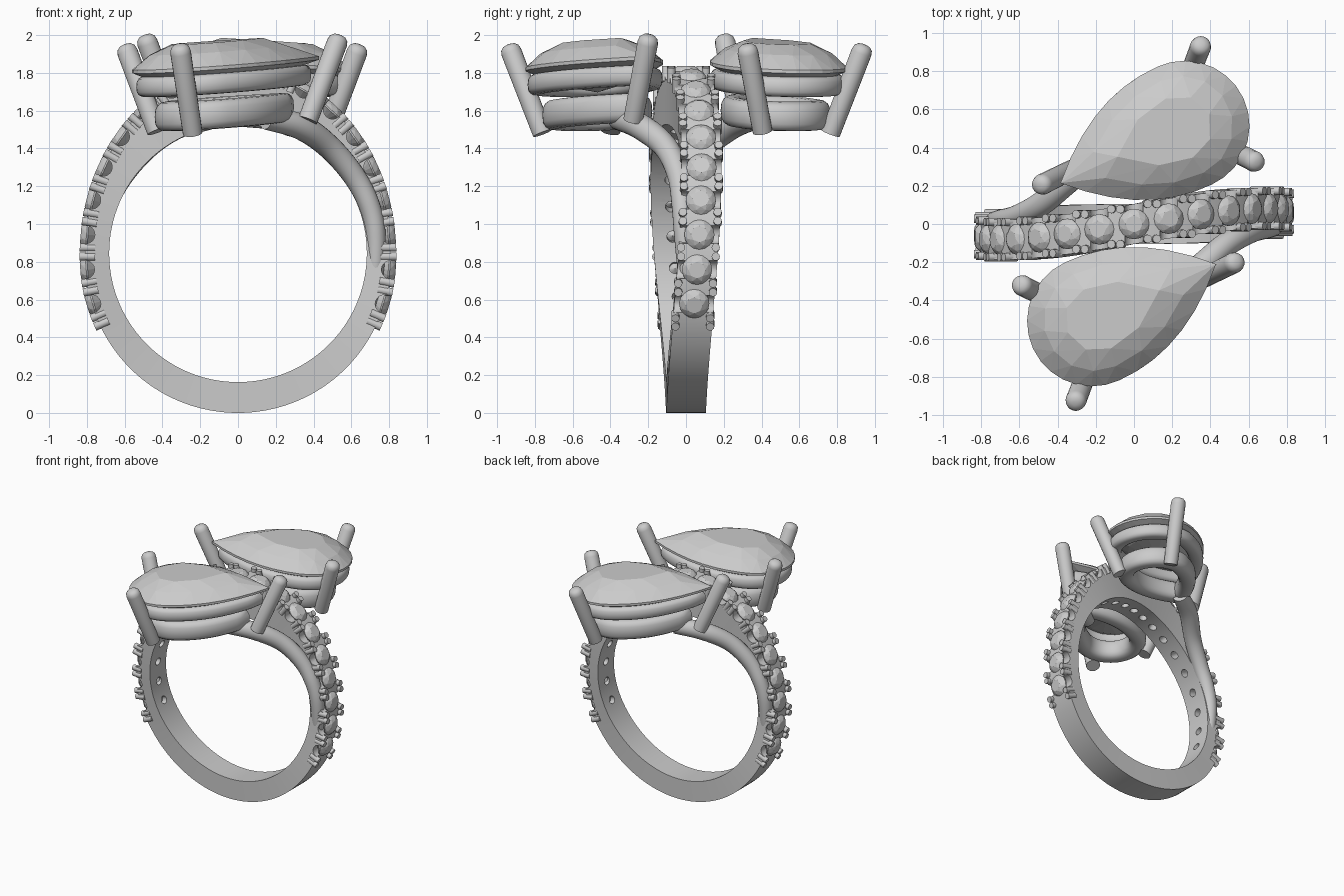
import bpy, bmesh, math
from math import sin, cos, pi, copysign
from mathutils import Vector, Matrix

if "Cube" in bpy.data.objects:
    bpy.data.objects.remove(bpy.data.objects["Cube"])

CZ, RI = 0.845, 0.682          # finger hole centre height and radius
HALF_TURN = Matrix.Rotation(pi, 4, 'Z')


def finish(bm, name, smooth=None):
    bmesh.ops.recalc_face_normals(bm, faces=bm.faces)
    me = bpy.data.meshes.new(name)
    bm.to_mesh(me)
    bm.free()
    ob = bpy.data.objects.new(name, me)
    bpy.context.collection.objects.link(ob)
    if smooth:
        shade(me, smooth)
    return ob


def shade(me, angle):
    for p in me.polygons:
        p.use_smooth = True
    me.set_sharp_from_angle(angle=math.radians(angle))


def skin(bm, rings, closed=False):
    """Bridge equal rings of points into a tube, or a closed loop."""
    vs = [[bm.verts.new(p) for p in r] for r in rings]
    n = len(vs[0])
    for i in range(len(vs) if closed else len(vs) - 1):
        a, b = vs[i], vs[(i + 1) % len(vs)]
        for j in range(n):
            bm.faces.new((a[j], a[(j + 1) % n], b[(j + 1) % n], b[j]))
    if not closed:
        bm.faces.new(vs[0])
        bm.faces.new(vs[-1])


def tube(name, pts, radii, M, sides=20):
    pts = [Vector(p) for p in pts]
    rings = []
    for i, p in enumerate(pts):
        d = (pts[min(i + 1, len(pts) - 1)] - pts[max(i - 1, 0)]).normalized()
        s = d.cross(Vector((0.3, 1, 0))).normalized()
        t = d.cross(s)
        rings.append([M @ (p + radii[i] * (s * cos(2 * pi * k / sides) + t * sin(2 * pi * k / sides)))
                      for k in range(sides)])
    bm = bmesh.new()
    skin(bm, rings)
    return finish(bm, name, 50)


def spline(pts, steps=8):
    """Catmull-Rom through 4D points (x, y, z, radius)."""
    p = [Vector(q) for q in pts]
    p = [2 * p[0] - p[1]] + p + [2 * p[-1] - p[-2]]
    out = []
    for i in range(1, len(p) - 2):
        a, b, c, d = p[i - 1:i + 3]
        for k in range(steps):
            t = k / steps
            out.append(0.5 * (2 * b + (c - a) * t + (2 * a - 5 * b + 4 * c - d) * t * t
                              + (3 * b - a - 3 * c + d) * t ** 3))
    return out + [p[-2]]


def hull(bm, pts):
    vs = [bm.verts.new(p) for p in pts]
    bmesh.ops.convex_hull(bm, input=vs)


# --- band: circular inside, taller outside, swaying sideways like a bypass ring
def sway(t):
    return 0.065 * sin(t) + 0.03 * sin(2 * t)


def outer(t):
    b = 0.965 if cos(t) > 0 else 0.845
    a = 0.81 + 0.02 * max(0, -cos(t))
    return Vector((a * sin(t), sway(t), CZ + b * cos(t)))


bm = bmesh.new()
rings = []
for i in range(144):
    t = 2 * pi * i / 144
    o, y = outer(t), sway(t)
    ang = math.atan2(o.x, o.z - CZ)
    q = Vector((RI * sin(ang), y, CZ + RI * cos(ang)))
    w = Vector((0, 0.105, 0))
    rings.append([o - w, o + w, q + w, q - w])
skin(bm, rings, True)
band = finish(bm, "band")

# evenly spaced stations along the upper band
fine = [i * 0.002 for i in range(1100)]
arc = [0]
for i in range(1, len(fine)):
    arc.append(arc[-1] + (outer(fine[i]) - outer(fine[i - 1])).length)


def frame(s):
    """Matrix at arc length s from the top: local z outward, local y across the band."""
    t = copysign(next(f for f, a in zip(fine, arc) if a >= abs(s)), s)
    d = outer(t + 0.01) - outer(t - 0.01)
    d.y = 0
    x, y = d.normalized(), Vector((0, 1, 0))
    z = x.cross(y)
    return Matrix.Translation(outer(t)) @ Matrix((x, y, z)).transposed().to_4x4()


PITCH = 0.186
seats = [frame(i * PITCH) for i in range(-9, 10)]


def cut(name, radius, depth, rot):
    bm = bmesh.new()
    for F in seats:
        bmesh.ops.create_cone(bm, cap_ends=True, segments=20, radius1=radius, radius2=radius,
                              depth=depth, matrix=F @ rot)
    ob = finish(bm, name)
    ob.hide_render = True
    m = band.modifiers.new(name, 'BOOLEAN')
    m.operation, m.solver, m.object = 'DIFFERENCE', 'EXACT', ob
    return ob


# scalloped notches and drilled holes under each small stone
cutters = [cut("notch_cutter", 0.048, 0.5, Matrix.Rotation(pi / 2, 4, 'X')),
           cut("hole_cutter", 0.03, 0.8, Matrix())]
dg = bpy.context.evaluated_depsgraph_get()
me = bpy.data.meshes.new_from_object(band.evaluated_get(dg))
band.modifiers.clear()
band.data = me
shade(me, 30)
for c in cutters:
    bpy.data.objects.remove(c)

# small round stones
bm = bmesh.new()
for F in seats:
    pts = [(0, 0, -0.075)]
    for r, z, n, off in ((0.08, -0.012, 16, 0), (0.08, -0.004, 16, 0), (0.064, 0.015, 8, 0.5), (0.044, 0.027, 8, 0)):
        pts += [(r * cos(2 * pi * (k + off) / n), r * sin(2 * pi * (k + off) / n), z) for k in range(n)]
    hull(bm, [F @ Vector(p) for p in pts])
finish(bm, "small_stones")

# bead prongs, in pairs on each side of every gap
bm = bmesh.new()
for i in range(-10, 10):
    F = frame((i + 0.5) * PITCH)
    for dx in (-0.024, 0.024):
        for dy in (-0.092, 0.092):
            bmesh.ops.create_cone(bm, cap_ends=True, segments=12, radius1=0.022, radius2=0.022, depth=0.08,
                                  matrix=F @ Matrix.Translation((dx, dy, -0.012)))
finish(bm, "small_prongs", 40)


# --- pear-shaped heads
R, L = 0.34, 0.716


def pear(n, off=0.0):
    out = []
    for k in range(n):
        f = (k + off) / n
        f = f - 1 if f > 0.5 else f
        if abs(f) > 0.25:
            out.append(Vector((R * cos(2 * pi * f), R * sin(2 * pi * f), 0)))
        else:
            u = 1 - abs(f) * 4
            out.append(Vector((L * u, copysign(R * (1 - u ** 2.16), f), 0)))
    return out


def rail(name, M, scale, shift, z, rr, rz, n=64, m=16):
    pts = [p * scale + Vector((shift, 0, z)) for p in pear(n)]
    rings = []
    for i, p in enumerate(pts):
        d = (pts[(i + 1) % n] - pts[i - 1]).normalized()
        nrm = Vector((d.y, -d.x, 0))
        ring = []
        for k in range(m):
            c, s = cos(2 * pi * k / m), sin(2 * pi * k / m)
            ring.append(M @ (p + nrm * copysign(abs(c) ** 0.75, c) * rr
                             + Vector((0, 0, copysign(abs(s) ** 0.75, s) * rz))))
        rings.append(ring)
    bm = bmesh.new()
    skin(bm, rings, True)
    finish(bm, name, 60)


PRONGS = [((-0.43, -0.40, 1.49), (-0.60, -0.315, 1.95)),
          ((-0.24, -0.76, 1.48), (-0.31, -0.94, 1.95)),
          ((0.37, -0.28, 1.55), (0.54, -0.195, 2.0))]
ARM = [(0.67, 0.03, 0.42, 0.012), (0.72, 0.005, 0.68, 0.04), (0.73, -0.01, 0.93, 0.052),
       (0.695, -0.02, 1.1, 0.056), (0.61, -0.04, 1.26, 0.06), (0.48, -0.11, 1.41, 0.064),
       (0.33, -0.24, 1.515, 0.068), (0.15, -0.36, 1.56, 0.06)]

shear = Matrix.Identity(4)
shear[2][0] = 0.07
head = Matrix.Translation((-0.22, -0.51, 0)) @ Matrix.Rotation(math.radians(24.8), 4, 'Z') @ shear

for side, turn, T in (("front", Matrix(), Matrix()),
                      ("back", HALF_TURN, Matrix.Translation((0.045, 0.005, 0)) @ HALF_TURN)):
    M = T @ head
    # large faceted stone
    pts = [Vector((0.1, 0, 1.69))]
    for s, z, n, off in ((1, 1.82, 28, 0), (1, 1.838, 28, 0), (0.78, 1.91, 14, 0.5),
                         (0.5, 1.958, 8, 0), (0.55, 1.74, 12, 0.5)):
        pts += [p * s + Vector((0.06 * (1 - s), 0, z)) for p in pear(n, off)]
    bm = bmesh.new()
    hull(bm, [M @ p for p in pts])
    finish(bm, side + "_pear_stone")
    # basket rails
    rail(side + "_upper_rail", M, 0.83, 0.02, 1.745, 0.055, 0.055)
    rail(side + "_lower_rail", M, 0.62, 0.06, 1.58, 0.065, 0.078)
    # claw prongs with rounded tips
    for i, (a, b) in enumerate(PRONGS):
        a, b = Vector(a), Vector(b)
        d = (b - a).normalized()
        tube(f"{side}_claw_{i + 1}", [a, b - d * 0.045, b - d * 0.02, b - d * 0.005, b],
             [0.052, 0.055, 0.049, 0.033, 0.012], T)
    # bypass arm from the band to the basket
    path = spline(ARM)
    tube(side + "_arm", [p.xyz for p in path], [p.w for p in path], turn, 24)
